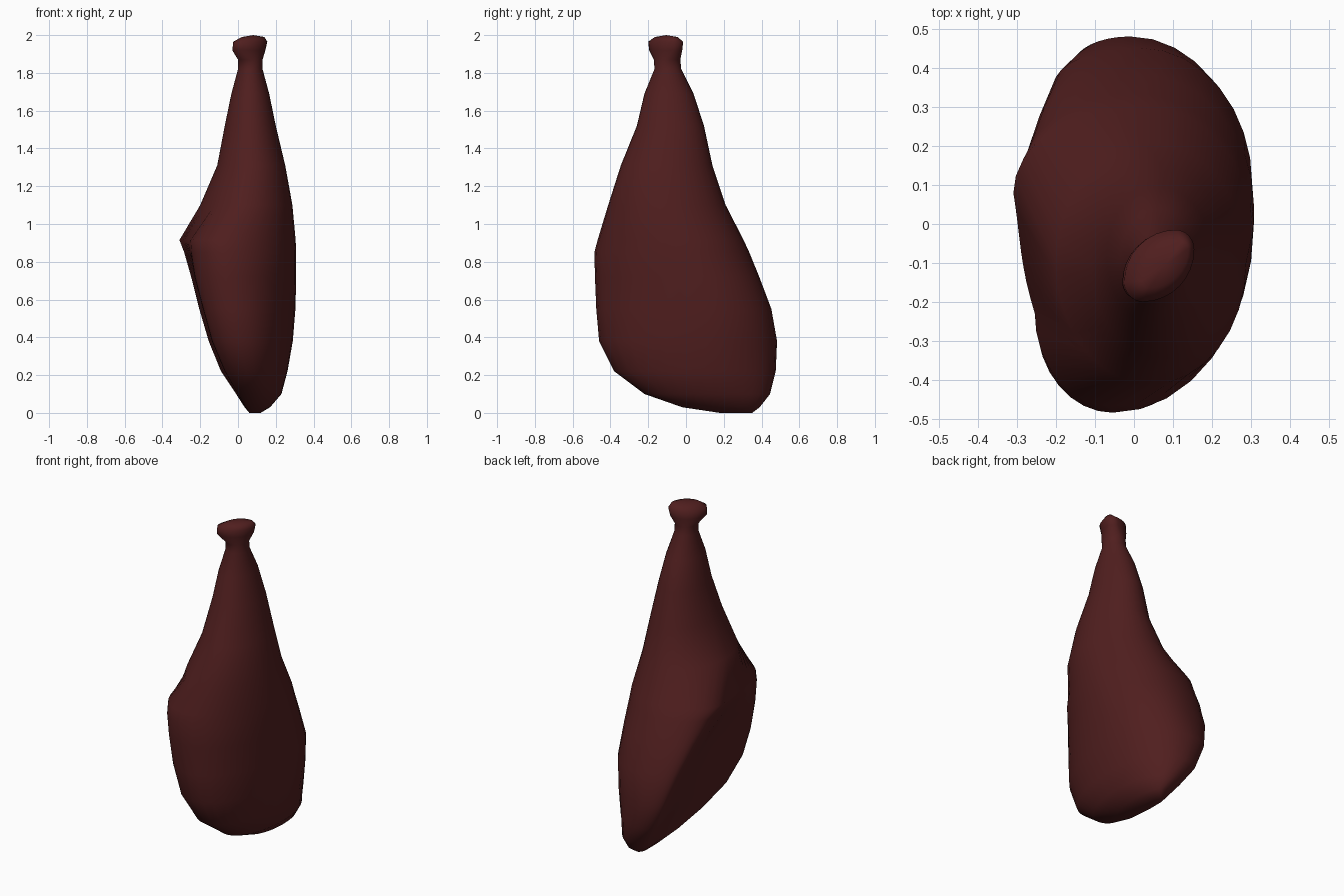
import bpy, bmesh, math

if "Cube" in bpy.data.objects:
    bpy.data.objects.remove(bpy.data.objects["Cube"])

# Lower sack: z, front y, front rim (x, y), right (x, y), back (x, y), left ridge (x, y), bulge (negative = hollow)
SACK = [
    (0.00, .18, .06, .20, .12, .26, .09, .35, .06, .30, 0),
    (0.03, -.02, .04, .03, .17, .20, .11, .39, .035, .30, -.005),
    (0.10, -.22, .00, -.15, .23, .12, .08, .445, -.01, .37, -.025),
    (0.22, -.38, -.07, -.27, .262, .10, .02, .475, -.09, .41, -.05),
    (0.38, -.46, -.138, -.32, .29, .10, -.01, .482, -.155, .41, -.07),
    (0.55, -.475, -.185, -.33, .304, .10, .02, .452, -.205, .36, -.07),
    (0.72, -.482, -.23, -.28, .308, .05, .00, .388, -.248, .25, -.04),
    (0.85, -.485, -.25, -.25, .308, .00, .00, .335, -.285, .13, .00),
    (0.915, -.468, -.255, -.23, .305, -.02, .02, .305, -.31, .08, .008),
]
# Tapering neck and knob: z, left, right, front, back
NECK = [
    (1.10, -.20, .288, -.412, .21),
    (1.31, -.11, .25, -.345, .14),
    (1.52, -.07, .20, -.26, .095),
    (1.69, -.035, .165, -.22, .04),
    (1.82, .00, .13, -.167, -.025),
    (1.87, .00, .13, -.17, -.03),
    (1.92, -.03, .145, -.195, -.02),
    (1.965, -.025, .155, -.20, -.015),
    (1.99, .02, .14, -.165, -.045),
]
STEPS = 8


def quarter(p, q, corner, steps=STEPS, start=0.0, end=1.0):
    """Points on the elliptic arc from p towards q."""
    pts = []
    for i in range(steps):
        t = (start + (end - start) * i / steps) * math.pi / 2
        c, s = math.cos(t), math.sin(t)
        pts.append([corner[k] + (p[k] - corner[k]) * c + (q[k] - corner[k]) * s
                    for k in range(2)])
    return pts


def section(z, y0, fx, fy, rx, ry, bx, by, lx, ly, bulge):
    ax = .65 * fx + .35 * rx
    f, a, r, b, l = (fx, fy), (ax, y0), (rx, ry), (bx, by), (lx, ly)
    pts = (quarter(f, a, (ax, fy)) + quarter(a, r, (ax, ry))
           + quarter(r, b, (bx, ry)) + quarter(b, l, (bx, ly)))
    # left side between ridge and rim, deepest near the rim
    for i in range(STEPS):
        t = i / STEPS
        pts.append((lx + (fx - lx) * t - bulge * math.sin(math.pi * t ** 1.5),
                    ly + (fy - ly) * t))
    return [(x, y, z) for x, y in pts]


def neck_section(z, x0, x1, y0, y1):
    xm, ym = (x0 + x1) / 2, (y0 + y1) / 2
    skew = 0.042 if z > 1.9 else 0.0        # the knob is turned diagonally
    ax, ly, bx, ry = xm - skew, ym - skew, xm + skew, ym + skew
    a, r, b, l = (ax, y0), (x1, ry), (bx, y1), (x0, ly)
    pts = (quarter(l, a, (ax, ly), STEPS, .45, 1) + quarter(a, r, (ax, ry))
           + quarter(r, b, (bx, ry)) + quarter(b, l, (bx, ly))
           + quarter(l, a, (ax, ly), STEPS, 0, .45))
    return [(x, y, z) for x, y in pts]


# Loft the whole body
bm = bmesh.new()
rings = [[bm.verts.new(p) for p in ring]
         for ring in [section(*s) for s in SACK] + [neck_section(*n) for n in NECK]]
n = len(rings[0])
for lo, hi in zip(rings, rings[1:]):
    for i in range(n):
        j = (i + 1) % n
        bm.faces.new((lo[i], lo[j], hi[j], hi[i]))

# Close the bottom and the top
for ring, center, flip in ((rings[0], (.09, .265, 0), True),
                           (rings[-1], (.08, -.105, 2.0), False)):
    c = bm.verts.new(center)
    for i in range(n):
        a, b = ring[i], ring[(i + 1) % n]
        bm.faces.new((b, a, c) if flip else (a, b, c))
bmesh.ops.recalc_face_normals(bm, faces=bm.faces)

mesh = bpy.data.meshes.new("sack_body")
bm.to_mesh(mesh)
bm.free()
body = bpy.data.objects.new("sack_body", mesh)
bpy.context.collection.objects.link(body)

mat = bpy.data.materials.new("dark_red_brown")
mat.diffuse_color = (0.08, 0.0132, 0.0132, 1)
mat.use_nodes = True
mat.node_tree.nodes["Principled BSDF"].inputs["Base Color"].default_value = mat.diffuse_color
mesh.materials.append(mat)

bpy.context.view_layer.objects.active = body
body.select_set(True)
bpy.ops.object.shade_smooth_by_angle(angle=math.radians(75))
